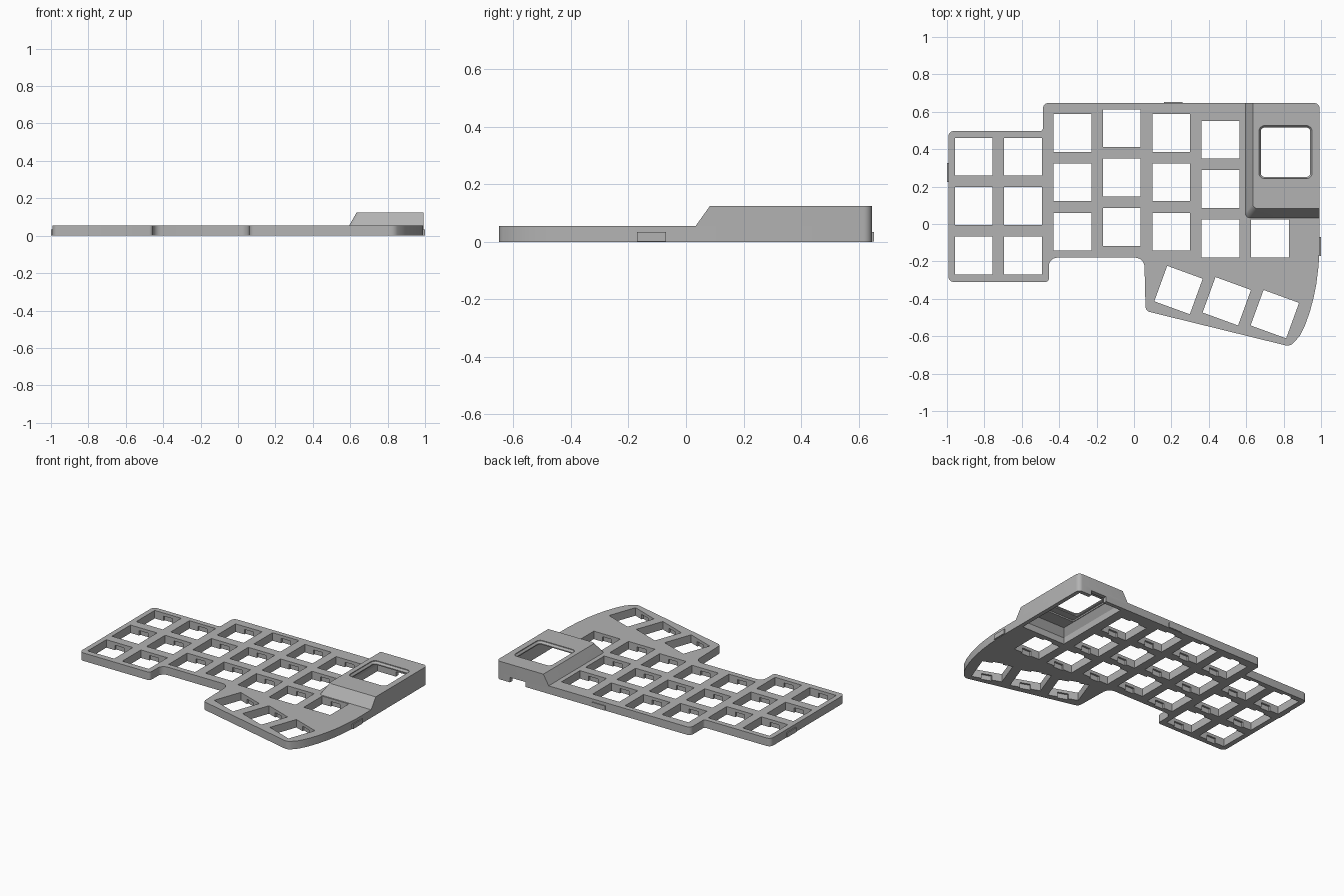
import bpy, bmesh, math
from mathutils import Vector, Matrix

if "Cube" in bpy.data.objects:
    bpy.data.objects.remove(bpy.data.objects["Cube"])

grey = bpy.data.materials.new("mid grey plastic")
grey.use_nodes = True
colour = (0.45, 0.45, 0.45, 1)
grey.diffuse_color = colour
grey.node_tree.nodes["Principled BSDF"].inputs["Base Color"].default_value = colour

PLATE = 0.055
TOP = 0.125
BACK, RIGHT = 0.647, 0.993


def rounded(points, segs=6):
    """Outline from (x, y, radius) corners, each turned into a small curve."""
    out = []
    for i, (x, y, r) in enumerate(points):
        p = Vector((x, y))
        if r == 0:
            out.append(p)
            continue
        a = (Vector(points[i - 1][:2]) - p).normalized()
        b = (Vector(points[(i + 1) % len(points)][:2]) - p).normalized()
        half = a.angle(b) / 2
        centre = p + (a + b).normalized() * r / math.sin(half)
        start, end = (p + d * r / math.tan(half) - centre for d in (a, b))
        turn = math.atan2(start.x * end.y - start.y * end.x, start.dot(end))
        for k in range(segs + 1):
            out.append(centre + Matrix.Rotation(turn * k / segs, 2) @ start)
    return out


def rect(x0, x1, y0, y1, r=0):
    return rounded([(x0, y0, r), (x1, y0, r), (x1, y1, r), (x0, y1, r)])


def loft(bm, layers):
    """Closed solid through matching rings, given as (outline, height)."""
    rings = [[bm.verts.new((p.x, p.y, z)) for p in ring] for ring, z in layers]
    n = len(rings[0])
    bm.faces.new(rings[0][::-1])
    bm.faces.new(rings[-1])
    for lo, hi in zip(rings, rings[1:]):
        for i in range(n):
            j = (i + 1) % n
            bm.faces.new((lo[i], lo[j], hi[j], hi[i]))


def solid(name, parts):
    bm = bmesh.new()
    for layers in parts:
        loft(bm, layers)
    bmesh.ops.recalc_face_normals(bm, faces=bm.faces)
    mesh = bpy.data.meshes.new(name)
    bm.to_mesh(mesh)
    bm.free()
    mesh.materials.append(grey)
    obj = bpy.data.objects.new(name, mesh)
    bpy.context.collection.objects.link(obj)
    return obj


def cut(obj, cutters):
    for c in cutters:
        mod = obj.modifiers.new("cut", 'BOOLEAN')
        mod.operation = 'DIFFERENCE'
        mod.solver = 'EXACT'
        mod.object = c
    graph = bpy.context.evaluated_depsgraph_get()
    mesh = bpy.data.meshes.new_from_object(obj.evaluated_get(graph))
    obj.modifiers.clear()
    obj.data = mesh


# Flat plate with a stepped outline and a swept thumb corner
R = 0.03
plate = solid("key_plate", [[(o, z) for o in [rounded([
    (-RIGHT, -0.31, R), (-0.455, -0.31, 0.02), (-0.455, -0.18, 0.045),
    (0.055, -0.18, 0.05), (0.062, -0.465, R), (0.835, -0.655, 0.045),
    (0.885, -0.6, 0), (0.915, -0.54, 0), (0.94, -0.47, 0), (0.96, -0.395, 0),
    (0.975, -0.32, 0), (0.986, -0.23, 0), (RIGHT, -0.13, 0),
    (RIGHT, BACK, R), (-0.487, BACK, R), (-0.487, 0.497, 0.015),
    (-RIGHT, 0.497, R)])] for z in (0, PLATE)]])

# Raised corner housing with two sloping sides
def housing_ring(x, y):
    return rounded([(x, y, 0.025), (RIGHT, y, 0), (RIGHT, BACK, R), (x, BACK, 0)])

housing = solid("corner_housing", [[
    (housing_ring(0.595, 0.033), PLATE), (housing_ring(0.635, 0.083), TOP)]])

# Key positions: staggered columns and three turned thumb keys
PITCH = 0.264
keys = []
for i, (top, count) in enumerate([(0.36, 3), (0.36, 3), (0.487, 3), (0.512, 3),
                                  (0.487, 3), (0.451, 3), (-0.077, 1)]):
    keys += [(-0.857 + i * PITCH, top - j * PITCH, 0) for j in range(count)]
keys += [(0.238, -0.353, -20), (0.496, -0.413, -20), (0.753, -0.482, -20)]


def key_cutter(name, w, h, z0, z1):
    parts = []
    for x, y, a in keys:
        turn = Matrix.Rotation(math.radians(a), 2)
        ring = [turn @ p + Vector((x, y)) for p in rect(-w, w, -h, h)]
        parts.append([(ring, z0), (ring, z1)])
    return solid(name, parts)


holes = key_cutter("hole_cutter", 0.101, 0.101, -0.1, 0.2)
clips = key_cutter("clip_cutter", 0.035, 0.114, -0.1, 0.034)

# Hollow under the housing, its ledge, the window and the cable notch
cavity = solid("cavity_cutter", [[
    (rect(0.63, 0.965, 0.068, 0.62), -0.05), (rect(0.63, 0.965, 0.068, 0.62), 0.045),
    (rect(0.66, 0.965, 0.105, 0.62), 0.09)]])
ledge = solid("ledge_cutter", [[
    (rect(0.665, 0.955, 0.2, 0.56), 0.06), (rect(0.665, 0.955, 0.2, 0.56), 0.1)]])
inner, outer = rect(0.678, 0.942, 0.252, 0.516, 0.02), rect(0.668, 0.952, 0.242, 0.526, 0.03)
window = solid("window_cutter", [[(inner, 0.03), (inner, 0.107), (outer, 0.12), (outer, 0.15)]])
cable = solid("cable_cutter", [[(rect(0.77, 0.89, 0.5, 0.7), z) for z in (-0.05, 0.034)]])

cut(plate, [holes, clips, cavity, cable])
cut(housing, [cavity, ledge, window])
for c in (holes, clips, cavity, ledge, window, cable):
    bpy.data.objects.remove(c)

# Small tabs standing out from the rim
solid("left_rim_tab", [[(rect(-1, -0.98, 0.225, 0.325), z) for z in (0.002, 0.034)]])
solid("right_rim_tab", [[(rect(0.98, 1, -0.17, -0.07), z) for z in (0.002, 0.034)]])
solid("back_rim_tab", [[(rect(0.16, 0.26, 0.63, 0.653), z) for z in (0.002, 0.034)]])

# Smooth only the rounded corners
for obj in (plate, housing):
    bpy.ops.object.select_all(action='DESELECT')
    obj.select_set(True)
    bpy.context.view_layer.objects.active = obj
    bpy.ops.object.shade_smooth_by_angle(angle=math.radians(30))
